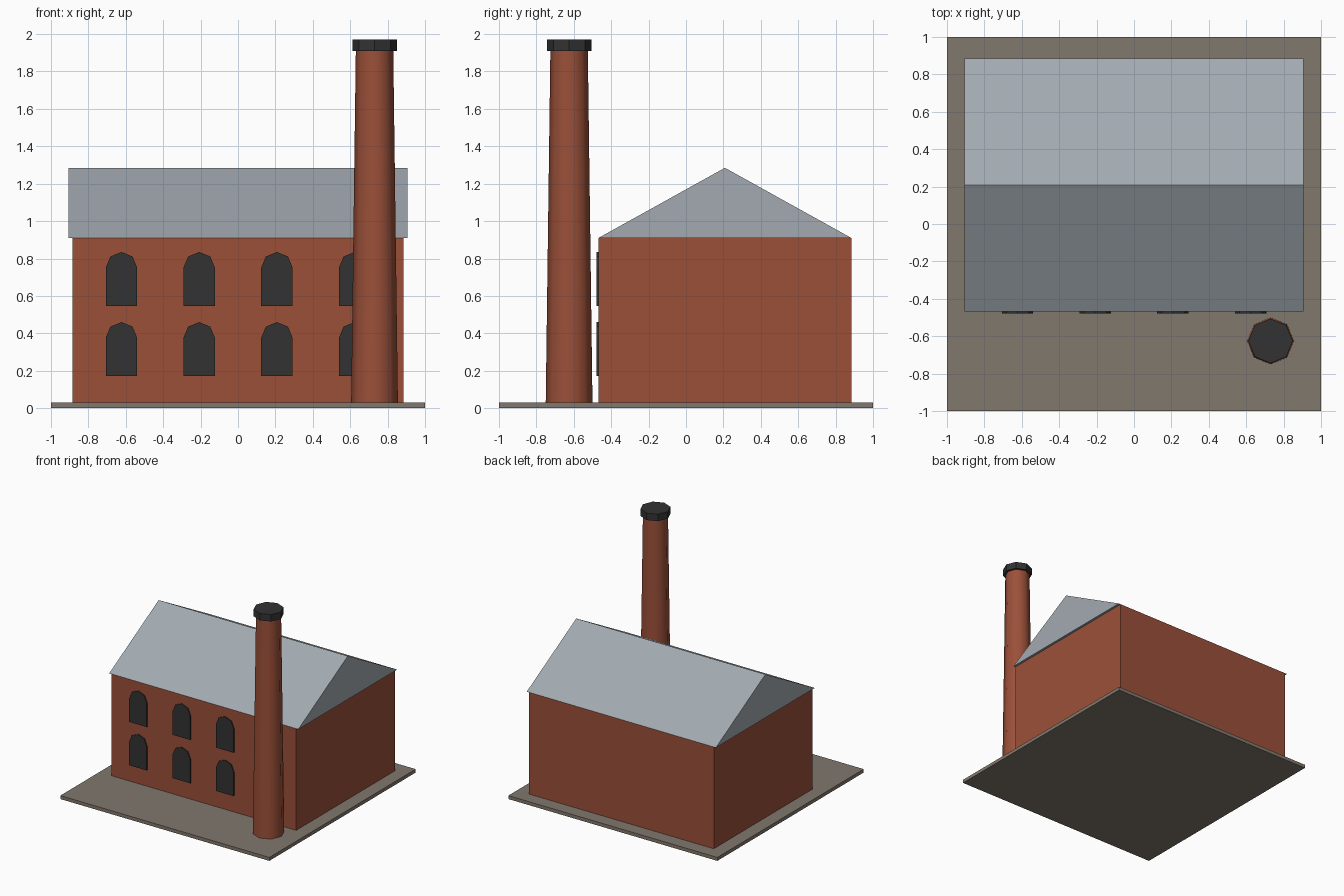
import bpy, bmesh, math
from mathutils import Matrix, Vector

if "Cube" in bpy.data.objects:
    bpy.data.objects.remove(bpy.data.objects["Cube"])


def material(name, rgb):
    lin = [((c / 255 + 0.055) / 1.055) ** 2.4 for c in rgb]
    m = bpy.data.materials.new(name)
    m.diffuse_color = (*lin, 1)
    m.use_nodes = True
    m.node_tree.nodes["Principled BSDF"].inputs["Base Color"].default_value = m.diffuse_color
    return m


BRICK = material("brick_red", (155, 80, 57))
SLATE = material("slate_grey", (162, 170, 176))
STONE = material("paving_brown", (129, 120, 109))
DARK = material("soot_black", (50, 50, 50))


def finish(bm, name, mat):
    bmesh.ops.recalc_face_normals(bm, faces=bm.faces)
    me = bpy.data.meshes.new(name)
    bm.to_mesh(me)
    bm.free()
    me.materials.append(mat)
    ob = bpy.data.objects.new(name, me)
    bpy.context.collection.objects.link(ob)
    return ob


def box(name, lo, hi, mat):
    lo, hi = Vector(lo), Vector(hi)
    bm = bmesh.new()
    bmesh.ops.create_cube(bm, size=1, matrix=Matrix.Translation((lo + hi) / 2)
                          @ Matrix.Diagonal((*(hi - lo), 1)))
    return finish(bm, name, mat)


def prism(name, points, direction, mat):
    """Extrude a flat outline along a direction."""
    bm = bmesh.new()
    face = bm.faces.new([bm.verts.new(p) for p in points])
    ext = bmesh.ops.extrude_face_region(bm, geom=[face], use_keep_orig=True)
    verts = [v for v in ext["geom"] if isinstance(v, bmesh.types.BMVert)]
    bmesh.ops.translate(bm, verts=verts, vec=direction)
    return finish(bm, name, mat)


def octagon_column(name, x, y, z0, z1, r0, r1, mat, smooth=False):
    bm = bmesh.new()
    bmesh.ops.create_cone(bm, cap_ends=True, segments=8, radius1=r0, radius2=r1,
                          depth=z1 - z0,
                          matrix=Matrix.Translation((x, y, (z0 + z1) / 2)))
    for f in bm.faces:
        f.smooth = smooth and len(f.verts) == 4
    return finish(bm, name, mat)


FRONT, BACK, EAVE = -0.468, 0.884, 0.91

# Ground slab and brick hall
box("base_slab", (-1, -1, 0), (1, 1, 0.03), STONE)
box("brick_hall", (-0.885, FRONT, 0.03), (0.885, BACK, EAVE), BRICK)

# Gable roof, overhanging at both ends
prism("gable_roof",
      [(-0.905, FRONT, EAVE), (-0.905, BACK, EAVE),
       (-0.905, (FRONT + BACK) / 2, 1.285)], (1.81, 0, 0), SLATE)

# Arched windows: two rows of four thin plates on the front wall
W = 0.084
for row, sill in enumerate((0.171, 0.546)):
    for col in range(4):
        cx = -0.623 + col * 0.4155
        arch = [(cx + W * math.cos(math.pi * i / 4), FRONT,
                 sill + 0.205 + W * math.sin(math.pi * i / 4)) for i in range(5)]
        outline = [(cx - W, FRONT, sill), (cx + W, FRONT, sill)] + arch
        prism(f"window_{row + 1}_{col + 1}", outline, (0, -0.0095, 0), DARK)

# Tapered chimney with a flat cap
octagon_column("chimney_stack", 0.73, -0.625, 0.03, 1.92, 0.125, 0.1, BRICK, True)
octagon_column("chimney_cap", 0.73, -0.625, 1.91, 1.97, 0.119, 0.119, DARK)
